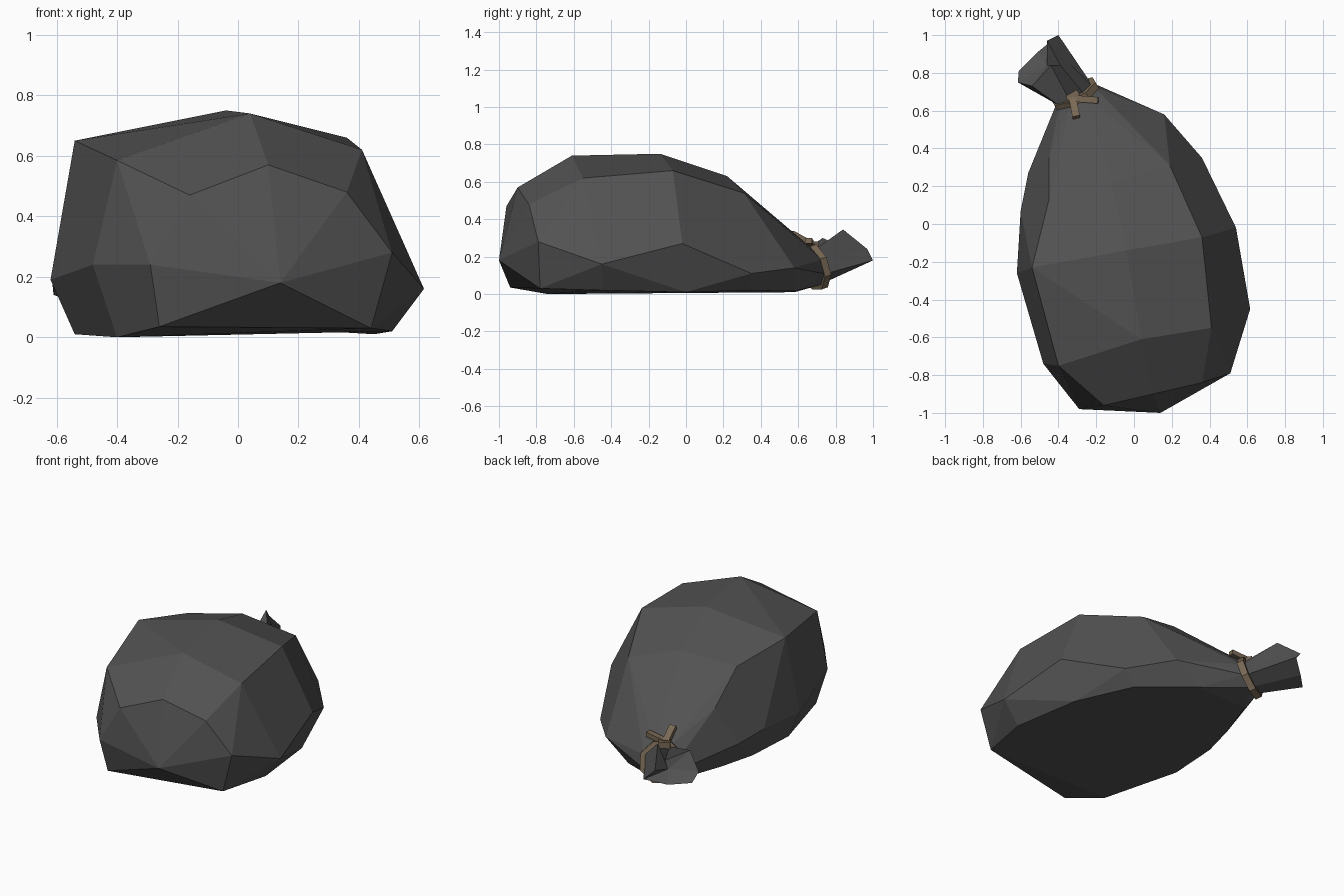
import bpy, bmesh, math
from mathutils import Vector, Matrix

if "Cube" in bpy.data.objects:
    bpy.data.objects.remove(bpy.data.objects["Cube"])

def material(name, rgb):
    m = bpy.data.materials.new(name)
    m.diffuse_color = (*rgb, 1)
    m.use_nodes = True
    m.node_tree.nodes["Principled BSDF"].inputs["Base Color"].default_value = m.diffuse_color
    return m

sack_grey = material("sack grey", (0.085, 0.085, 0.085))
twine_brown = material("twine brown", (0.19, 0.14, 0.09))

def finish(bm, name, mat):
    bmesh.ops.recalc_face_normals(bm, faces=bm.faces[:])
    me = bpy.data.meshes.new(name)
    bm.to_mesh(me)
    bm.free()
    me.materials.append(mat)
    ob = bpy.data.objects.new(name, me)
    bpy.context.collection.objects.link(ob)
    return ob

# neck frame: the gathered opening points back, left and slightly up
centre = Vector((-0.31, 0.685, 0.145))
axis = Vector((-0.47, 0.82, 0.3)).normalized()
side = Vector((0.87, 0.5, 0)).normalized()
up = side.cross(axis).normalized()

def neck_ring(ru, rv, shift=0.0, n=8):
    return [centre + axis * shift + side * ru * math.cos(t) + up * rv * math.sin(t)
            for t in (2 * math.pi * (i + 0.5) / n for i in range(n))]

# sack body: hull over lengthwise rows of sag points, ending at the neck
rows = {
    "front": [(0.14, -1, 0.18), (-0.29, -0.98, 0.24), (-0.16, -0.96, 0.47),
              (0.10, -0.90, 0.57), (-0.26, -0.94, 0.035)],
    "top": [(0.04, -0.61, 0.74), (-0.04, -0.14, 0.75), (-0.12, 0.22, 0.63)],
    "upper_right": [(0.36, -0.84, 0.48), (0.41, -0.55, 0.62), (0.36, -0.07, 0.66),
                    (0.19, 0.31, 0.54), (0.03, 0.53, 0.34)],
    "mid_right": [(0.51, -0.79, 0.28), (0.615, -0.45, 0.16), (0.54, -0.02, 0.27),
                  (0.36, 0.35, 0.11), (0.16, 0.58, 0.14)],
    "low_right": [(0.44, -0.78, 0.03), (0.51, -0.45, 0.02), (0.45, 0, 0.01),
                  (0.28, 0.34, 0.02), (0.0, 0.58, 0.015)],
    "upper_left": [(-0.40, -0.75, 0.585), (-0.54, -0.23, 0.65),
                   (-0.45, 0.13, 0.58), (-0.45, 0.35, 0.40)],
    "mid_left": [(-0.48, -0.74, 0.24), (-0.62, -0.26, 0.19), (-0.60, 0.07, 0.2), (-0.56, 0.27, 0.17)],
    "low_left": [(-0.40, -0.74, 0), (-0.54, -0.26, 0.01), (-0.52, 0.07, 0.01),
                 (-0.46, 0.30, 0.01), (-0.36, 0.58, 0.01)],
}
bm = bmesh.new()
for row in rows.values():
    for p in row:
        bm.verts.new(p)
for p in neck_ring(0.115, 0.105):
    bm.verts.new(p)
hull = bmesh.ops.convex_hull(bm, input=bm.verts[:])
bmesh.ops.delete(bm, geom=[v for v in bm.verts if not v.link_faces], context='VERTS')
bmesh.ops.dissolve_limit(bm, angle_limit=math.radians(7), verts=bm.verts[:], edges=bm.edges[:])
finish(bm, "sack_body", sack_grey)

# gathered mouth: neck ring flaring to a crumpled lip, folded inward at the end
lip = [(-0.46, 0.97, 0.24), (-0.39, 0.84, 0.345), (-0.44, 0.84, 0.25), (-0.54, 0.73, 0.30),
       (-0.615, 0.75, 0.19), (-0.61, 0.81, 0.14), (-0.51, 0.91, 0.14), (-0.40, 1.0, 0.18)]
bm = bmesh.new()
inner = [bm.verts.new(p) for p in neck_ring(0.11, 0.1)]
outer = [bm.verts.new(p) for p in lip]
fold = bm.verts.new((-0.46, 0.84, 0.2))
for i in range(8):
    j = (i + 1) % 8
    bm.faces.new((inner[i], inner[j], outer[j], outer[i]))
    bm.faces.new((outer[i], outer[j], fold))
bm.faces.new(inner[::-1])
finish(bm, "gathered_mouth", sack_grey)

# twine band around the neck
bm = bmesh.new()
loops = [[bm.verts.new(p) for p in neck_ring(r, r - 0.005, s)]
         for r, s in ((0.135, -0.02), (0.135, 0.02), (0.1, 0.02), (0.1, -0.02))]
for k in range(4):
    a, b = loops[k], loops[(k + 1) % 4]
    for i in range(8):
        j = (i + 1) % 8
        bm.faces.new((a[i], a[j], b[j], b[i]))
finish(bm, "twine_band", twine_brown)

# loose twine ends and the knot they leave from
def strip(name, a, b, width, thick):
    a, b = Vector(a), Vector(b)
    d = b - a
    bm = bmesh.new()
    bmesh.ops.create_cube(bm, size=1)
    rot = d.to_track_quat('Y', 'Z').to_matrix().to_4x4()
    bm.transform(Matrix.Translation((a + b) / 2) @ rot @ Matrix.Diagonal((width, d.length, thick, 1)))
    finish(bm, name, twine_brown)

knot = (-0.325, 0.665, 0.27)
strip("twine_end_long", knot, (-0.305, 0.565, 0.325), 0.04, 0.03)
strip("twine_end_short", knot, (-0.19, 0.655, 0.285), 0.035, 0.03)
strip("twine_knot", (-0.35, 0.655, 0.26), (-0.29, 0.69, 0.26), 0.05, 0.04)
